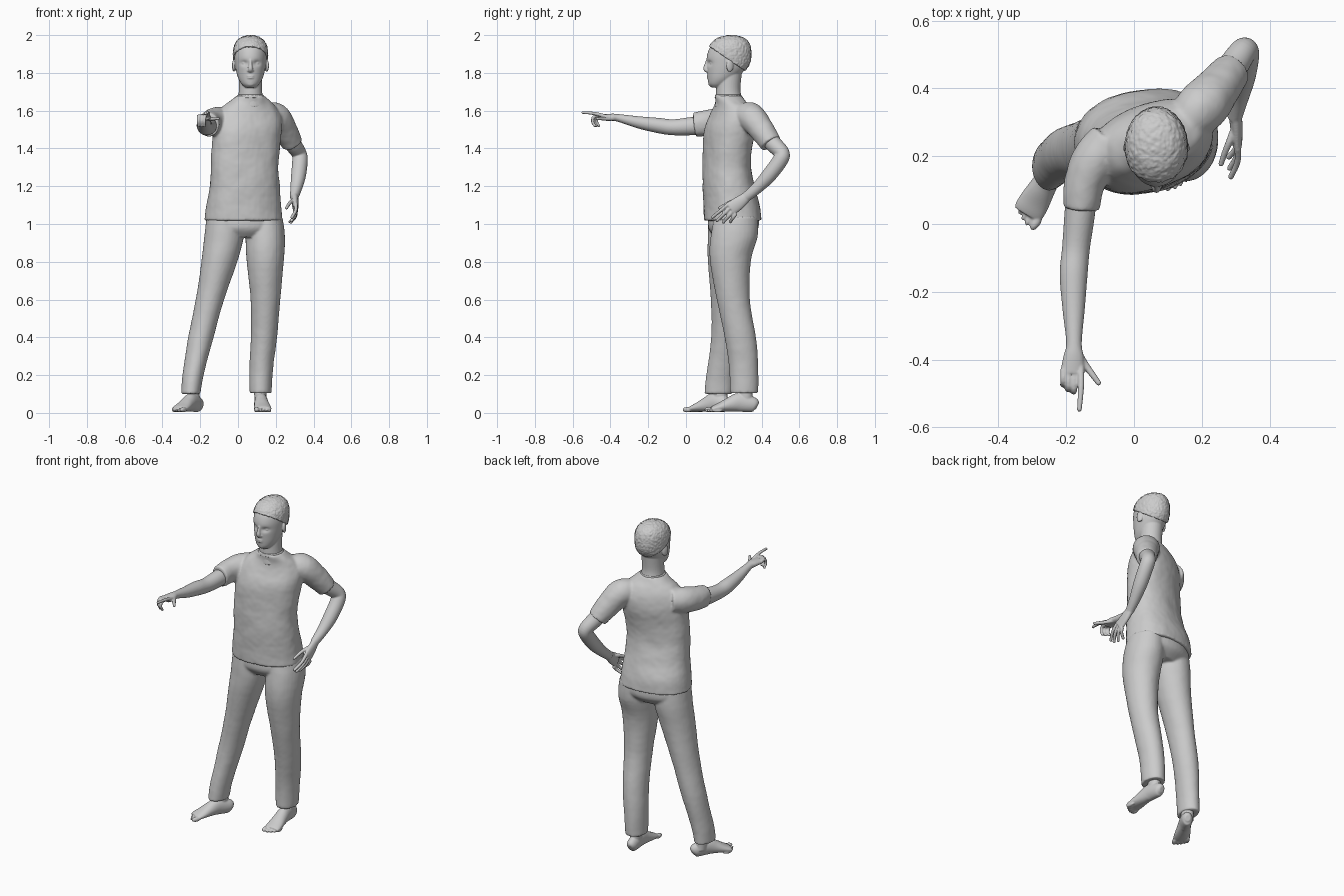
import bpy, bmesh, math
from mathutils import Vector, Matrix

X, Y, Z = Vector((1, 0, 0)), Vector((0, 1, 0)), Vector((0, 0, 1))


def spline(p, steps):
    """Catmull-Rom interpolation through tuples of numbers."""
    out = []
    for i in range(len(p) - 1):
        a, b, c, d = p[max(i - 1, 0)], p[i], p[i + 1], p[min(i + 2, len(p) - 1)]
        for k in range(steps):
            t = k / steps
            out.append([0.5 * (2 * q + (r - o) * t + (2 * o - 5 * q + 4 * r - s) * t * t
                               + (3 * q - o - 3 * r + s) * t ** 3)
                        for o, q, r, s in zip(a, b, c, d)])
    return out + [list(p[-1])]


def tube(bm, pts, side=X, flat=False, n=32, steps=5, power=2.0):
    """Closed loft of (x, y, z, half width, half depth[, yaw]) rings."""
    rows = spline(pts, steps)
    cen = [Vector(r[:3]) for r in rows]
    rings = []
    for i, r in enumerate(rows):
        t = Z if flat else (cen[min(i + 1, len(cen) - 1)] - cen[max(i - 1, 0)]).normalized()
        s = (side - t * side.dot(t)).normalized()
        if len(r) > 5:
            s = Matrix.Rotation(math.radians(r[5]), 3, Z) @ s
        u = t.cross(s)
        ring = []
        for k in range(n):
            c, d = math.cos(2 * math.pi * k / n), math.sin(2 * math.pi * k / n)
            c = math.copysign(abs(c) ** (2 / power), c)
            d = math.copysign(abs(d) ** (2 / power), d)
            ring.append(bm.verts.new(cen[i] + s * c * r[3] + u * d * r[4]))
        rings.append(ring)
    for a, b in zip(rings, rings[1:]):
        for k in range(n):
            bm.faces.new((a[k], a[(k + 1) % n], b[(k + 1) % n], b[k]))
    bm.faces.new(rings[0][::-1])
    bm.faces.new(rings[-1])


def blob(bm, c, r, turn=0.0):
    m = Matrix.Translation(c) @ Matrix.Rotation(turn, 4, 'Z') @ Matrix.Diagonal((*r, 1))
    bmesh.ops.create_uvsphere(bm, u_segments=20, v_segments=14, radius=1, matrix=m)


def finger(bm, pts, r):
    tube(bm, [(*p, r * (1 - 0.1 * i), r * (1 - 0.1 * i)) for i, p in enumerate(pts)], n=12, steps=4)
    blob(bm, pts[-1], [r * (1.05 - 0.1 * len(pts) + 0.1)] * 3)


def finish(name, bm, voxel, smooth=4, noise=None):
    """Fuse the overlapping pieces into one smooth skin."""
    bmesh.ops.recalc_face_normals(bm, faces=bm.faces[:])
    me = bpy.data.meshes.new(name)
    bm.to_mesh(me)
    bm.free()
    ob = bpy.data.objects.new(name, me)
    bpy.context.collection.objects.link(ob)
    m = ob.modifiers.new("fuse", 'REMESH')
    m.mode, m.voxel_size, m.use_smooth_shade = 'VOXEL', voxel, True
    m = ob.modifiers.new("soften", 'SMOOTH')
    m.factor, m.iterations = 0.5, smooth
    if noise:
        tex = bpy.data.textures.new(name + "_folds", 'CLOUDS')
        tex.noise_scale = noise[0]
        m = ob.modifiers.new("folds", 'DISPLACE')
        m.texture, m.strength, m.mid_level = tex, noise[1], 0.5
    return ob


# shirt: twisted torso and two sleeves
bm = bmesh.new()
tube(bm, [(.03, .248, 1.018, .207, .150, 8), (.03, .242, 1.10, .198, .146, 9),
          (.035, .225, 1.20, .186, .133, 11), (.035, .215, 1.30, .180, .122, 14),
          (.042, .220, 1.40, .184, .120, 17), (.050, .232, 1.50, .188, .122, 20),
          (.055, .243, 1.57, .178, .105, 20), (.060, .243, 1.62, .145, .088, 18),
          (.064, .236, 1.65, .108, .078, 12), (.066, .224, 1.68, .072, .072, 0)],
     flat=True, n=48, power=2.25)
tube(bm, [(.15, .29, 1.58, .06, .06), (.20, .345, 1.565, .075, .075),
          (.247, .40, 1.50, .067, .067), (.287, .45, 1.425, .057, .057)])
tube(bm, [(-.07, .25, 1.55, .06, .07), (-.115, .19, 1.545, .068, .075),
          (-.145, .12, 1.535, .060, .070), (-.155, .045, 1.525, .055, .064)])
finish("shirt", bm, .007, 5, (.11, .008))

# neckband
bm = bmesh.new()
tube(bm, [(.066, .224, 1.668, .073, .073), (.066, .224, 1.685, .069, .069)], flat=True)
finish("neckband", bm, .004, 1)

# trousers: pelvis and two legs
bm = bmesh.new()
tube(bm, [(.03, .25, 1.06, .185, .130, 8), (.033, .25, .98, .200, .132, 8),
          (.035, .245, .93, .15, .09, 8)], flat=True, n=40)
tube(bm, [(.14, .265, 1.04, .095, .115), (.145, .255, .93, .104, .125), (.144, .235, .80, .098, .108),
          (.145, .250, .60, .078, .088), (.137, .288, .40, .070, .083),
          (.125, .305, .25, .063, .078), (.118, .308, .105, .058, .075)], flat=True)
tube(bm, [(-.07, .23, 1.04, .095, .11), (-.075, .23, .93, .104, .115), (-.10, .22, .80, .095, .105),
          (-.148, .218, .60, .075, .086), (-.197, .21, .40, .067, .077),
          (-.238, .182, .20, .056, .074), (-.25, .172, .100, .051, .075)], flat=True)
finish("trousers", bm, .007, 5, (.15, .005))


# feet: ankle, sole and five toes
def foot(name, heel, direction, length, ankle, inner):
    bm = bmesh.new()
    d = Vector((*direction, 0)).normalized()
    s = Z.cross(d) * inner
    h = Vector((*heel, 0))
    prof = [(0, .036, .015, .018), (.05, .042, .028, .036), (.17, .048, .033, .044), (.35, .056, .035, .050),
            (.52, .045, .039, .039), (.70, .031, .045, .026), (.82, .023, .046, .018), (.88, .019, .042, .013)]
    tube(bm, [(*(h + d * u * length)[:2], z, w, t) for u, z, w, t in prof], side=s)
    tube(bm, [(*ankle, .16, .034, .040), (*ankle, .09, .032, .038), (*ankle, .05, .030, .040)], flat=True)
    for off, tip, r in zip((.034, .013, -.004, -.021, -.036), (1, .99, .96, .92, .87),
                           (.014, .010, .0095, .009, .009)):
        c = h + d * (tip * length - .026) + s * off + Z * (r + .003)
        blob(bm, c, (.028, r, r), math.atan2(d.y, d.x))
    finish(name, bm, .004, 2)


foot("left_foot", (.115, .378), (.07, -1), .278, (.118, .315), -1)
foot("right_foot", (-.20, .228), (-.5, -.866), .262, (-.235, .182), 1)

# right arm, reaching forward with the index finger out
bm = bmesh.new()
tube(bm, [(-.150, .14, 1.53, .046, .050), (-.160, .03, 1.518, .045, .048), (-.171, -.07, 1.512, .041, .042),
          (-.178, -.15, 1.522, .041, .040), (-.178, -.25, 1.538, .033, .032),
          (-.177, -.35, 1.560, .023, .021), (-.178, -.39, 1.565, .030, .019),
          (-.182, -.44, 1.565, .036, .016)])
finger(bm, [(-.157, -.42, 1.568), (-.156, -.47, 1.582), (-.158, -.51, 1.588), (-.161, -.546, 1.590)], .0105)
for x, y in ((-.176, -.495), (-.193, -.488), (-.208, -.474)):
    finger(bm, [(x, -.43, 1.567), (x, y + .012, 1.570), (x - .002, y, 1.545), (x, y + .012, 1.520)], .0105)
finger(bm, [(-.165, -.38, 1.558), (-.140, -.42, 1.556), (-.118, -.45, 1.558), (-.105, -.468, 1.558)], .0115)
finish("right_arm", bm, .004, 2)

# left arm, bent with the hand on the hip
bm = bmesh.new()
tube(bm, [(.255, .41, 1.49, .048, .048), (.290, .462, 1.425, .045, .045), (.322, .508, 1.375, .040, .040),
          (.328, .497, 1.335, .041, .041), (.320, .437, 1.255, .039, .039), (.308, .375, 1.19, .031, .031),
          (.297, .315, 1.14, .022, .026)], steps=6)
palm = Vector((0, .5, -.8))
tube(bm, [(.298, .33, 1.152, .024, .020), (.302, .285, 1.115, .034, .018),
          (.305, .235, 1.080, .038, .014)], side=palm)
for k, tip in enumerate(((.286, .140, 1.036), (.283, .165, 1.018), (.280, .198, 1.010), (.276, .235, 1.012))):
    a = Vector((.306, .225 + .013 * k, 1.106 - .017 * k))
    b = Vector(tip)
    finger(bm, [a, a.lerp(b, .5) + X * .009, b], .0105)
finger(bm, [(.298, .285, 1.128), (.280, .24, 1.118), (.266, .205, 1.10), (.257, .178, 1.085)], .0115)
finish("left_arm", bm, .004, 2)

# head profile: z, centre y, half width, half depth
SKULL = [(1.722, .166, .026, .030), (1.74, .172, .046, .052), (1.77, .190, .064, .075), (1.81, .209, .076, .097),
         (1.85, .221, .083, .111), (1.89, .225, .086, .114), (1.93, .230, .083, .106),
         (1.96, .235, .069, .088), (1.98, .238, .046, .058), (1.991, .24, .012, .015)]
CX = .066


def skull(bm, grow):
    tube(bm, [(CX, y, z, a + grow, b + grow) for z, y, a, b in SKULL], flat=True, n=56)


# head: skull, sunken eyes, nose, mouth, chin, ears and neck
bm = bmesh.new()
skull(bm, 0)
for v in bm.verts:
    if v.co.y < .2:
        for sx in (-1, 1):
            dx, dz = v.co.x - CX - sx * .033, v.co.z - 1.851
            v.co.y += .013 * math.exp(-(dx / .019) ** 2 - (dz / .013) ** 2)
tube(bm, [(CX, .118, 1.872, .008, .010), (CX, .110, 1.845, .009, .012), (CX, .105, 1.822, .013, .014),
          (CX, .113, 1.808, .014, .010)], n=16)
blob(bm, (CX, .119, 1.784), (.021, .010, .005))
blob(bm, (CX, .119, 1.774), (.019, .010, .006))
blob(bm, (CX, .138, 1.744), (.026, .020, .018))
for sx in (-1, 1):
    blob(bm, (CX + sx * .033, .140, 1.851), (.014, .013, .008))
    blob(bm, (CX + sx * .011, .116, 1.812), (.008, .010, .007))
    blob(bm, (CX + sx * .087, .232, 1.838), (.009, .020, .033), sx * .35)
tube(bm, [(CX, .228, 1.62, .080, .075), (CX, .226, 1.67, .066, .068), (CX, .224, 1.72, .061, .064),
          (CX, .230, 1.80, .062, .066)], flat=True)
finish("head", bm, .0038, 3)

# short hair cap, cut along a slanted hairline
bm = bmesh.new()
skull(bm, .007)
for v in bm.verts:
    v.co.z += max(0, v.co.z - 1.9) * .09
bmesh.ops.bisect_plane(bm, geom=bm.verts[:] + bm.edges[:] + bm.faces[:], plane_co=(CX, .12, 1.942),
                       plane_no=(0, .56, .82), clear_inner=True)
bmesh.ops.holes_fill(bm, edges=[e for e in bm.edges if e.is_boundary], sides=0)
finish("hair", bm, .004, 1, (.012, .007))
